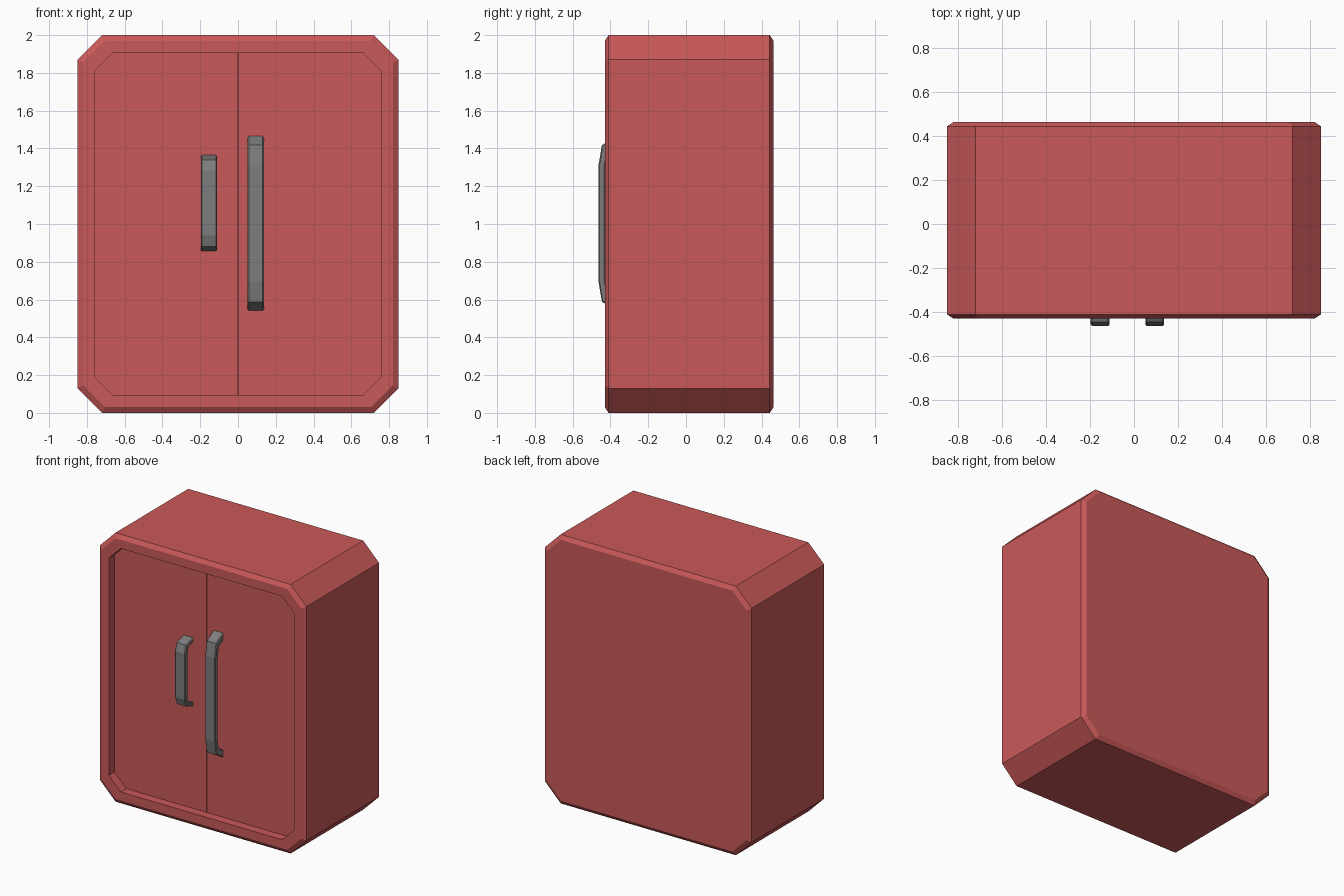
import bpy, bmesh

if "Cube" in bpy.data.objects:
    bpy.data.objects.remove(bpy.data.objects["Cube"])


def material(name, rgb):
    m = bpy.data.materials.new(name)
    m.diffuse_color = (*rgb, 1)
    m.use_nodes = True
    m.node_tree.nodes["Principled BSDF"].inputs["Base Color"].default_value = m.diffuse_color
    return m


RED = material("cabinet red", (0.59, 0.10, 0.10))
GREY = material("handle grey", (0.205, 0.205, 0.205))


def finish(bm, name, mat):
    bmesh.ops.recalc_face_normals(bm, faces=bm.faces)
    me = bpy.data.meshes.new(name)
    bm.to_mesh(me)
    bm.free()
    me.materials.append(mat)
    ob = bpy.data.objects.new(name, me)
    bpy.context.collection.objects.link(ob)
    return ob


def octagon(hw, hh, c, y):
    """Corner-cut rectangle around z = 1."""
    pts = [(hw, hh - c), (hw - c, hh), (-hw + c, hh), (-hw, hh - c),
           (-hw, -hh + c), (-hw + c, -hh), (hw - c, -hh), (hw, -hh + c)]
    return [(x, y, 1 + z) for x, z in pts]


# Cabinet shell: octagonal loops from the back panel round to the recess floor
bm = bmesh.new()
sections = [(0.82, 0.97, 0.115, 0.463), (0.85, 1.0, 0.13, 0.443),
            (0.85, 1.0, 0.13, -0.41), (0.82, 0.97, 0.115, -0.43),
            (0.76, 0.905, 0.097, -0.43), (0.76, 0.905, 0.097, -0.357)]
loops = [[bm.verts.new(p) for p in octagon(*s)] for s in sections]
for a, b in zip(loops, loops[1:]):
    for i in range(8):
        j = (i + 1) % 8
        bm.faces.new((a[i], a[j], b[j], b[i]))
bm.faces.new(loops[0])
bm.faces.new(loops[-1])
finish(bm, "cabinet_shell", RED)

# Two doors with a fine gap between them
for side, name in ((-1, "left_door"), (1, "right_door")):
    hw, hh, c, gap = 0.76, 0.905, 0.097, 0.002
    half = [(gap, hh), (hw - c, hh), (hw, hh - c),
            (hw, -hh + c), (hw - c, -hh), (gap, -hh)]
    bm = bmesh.new()
    face = bm.faces.new([bm.verts.new((side * x, -0.365, 1 + z)) for x, z in half])
    ext = bmesh.ops.extrude_face_region(bm, geom=[face])
    moved = [g for g in ext["geom"] if isinstance(g, bmesh.types.BMVert)]
    bmesh.ops.translate(bm, verts=moved, vec=(0, 0.008, 0))
    finish(bm, name, RED)


# Bent bar handles: half profile in y/z mirrored top to bottom, extruded in x
def handle(name, x, zc, scale):
    outer = [(-0.363, 0.463), (-0.445, 0.415), (-0.463, 0.31)]
    inner = [(-0.428, 0.30), (-0.417, 0.375), (-0.363, 0.41)]
    up = outer + inner
    prof = outer + [(y, -z) for y, z in reversed(outer)]
    prof += [(y, -z) for y, z in reversed(inner)] + inner
    n, w = len(prof), 0.0425
    bm = bmesh.new()
    sides = [[bm.verts.new((x + s * w, y, zc + z * scale)) for y, z in prof]
             for s in (-1, 1)]
    for i in range(n):
        j = (i + 1) % n
        bm.faces.new((sides[0][i], sides[0][j], sides[1][j], sides[1][i]))
    # side walls as quads between the outer and inner outlines
    for s in sides:
        for i in range(n // 2 - 1):
            bm.faces.new((s[i], s[i + 1], s[n - 2 - i], s[n - 1 - i]))
    # small chamfer along the long side edges
    rim = [e for e in bm.edges
           if abs(e.verts[0].co.x - e.verts[1].co.x) < 1e-5
           and any(abs(f.normal.x) < 0.5 for f in e.link_faces)
           and len({round(abs(f.normal.x)) for f in e.link_faces}) == 2]
    bmesh.ops.recalc_face_normals(bm, faces=bm.faces)
    rim = [e for e in bm.edges
           if len({round(abs(f.normal.x)) for f in e.link_faces}) == 2]
    bmesh.ops.bevel(bm, geom=rim, offset=0.006, segments=1, affect="EDGES")
    finish(bm, name, GREY)


handle("left_handle", -0.154, 1.11, 0.55)
handle("right_handle", 0.094, 1.003, 1.0)
